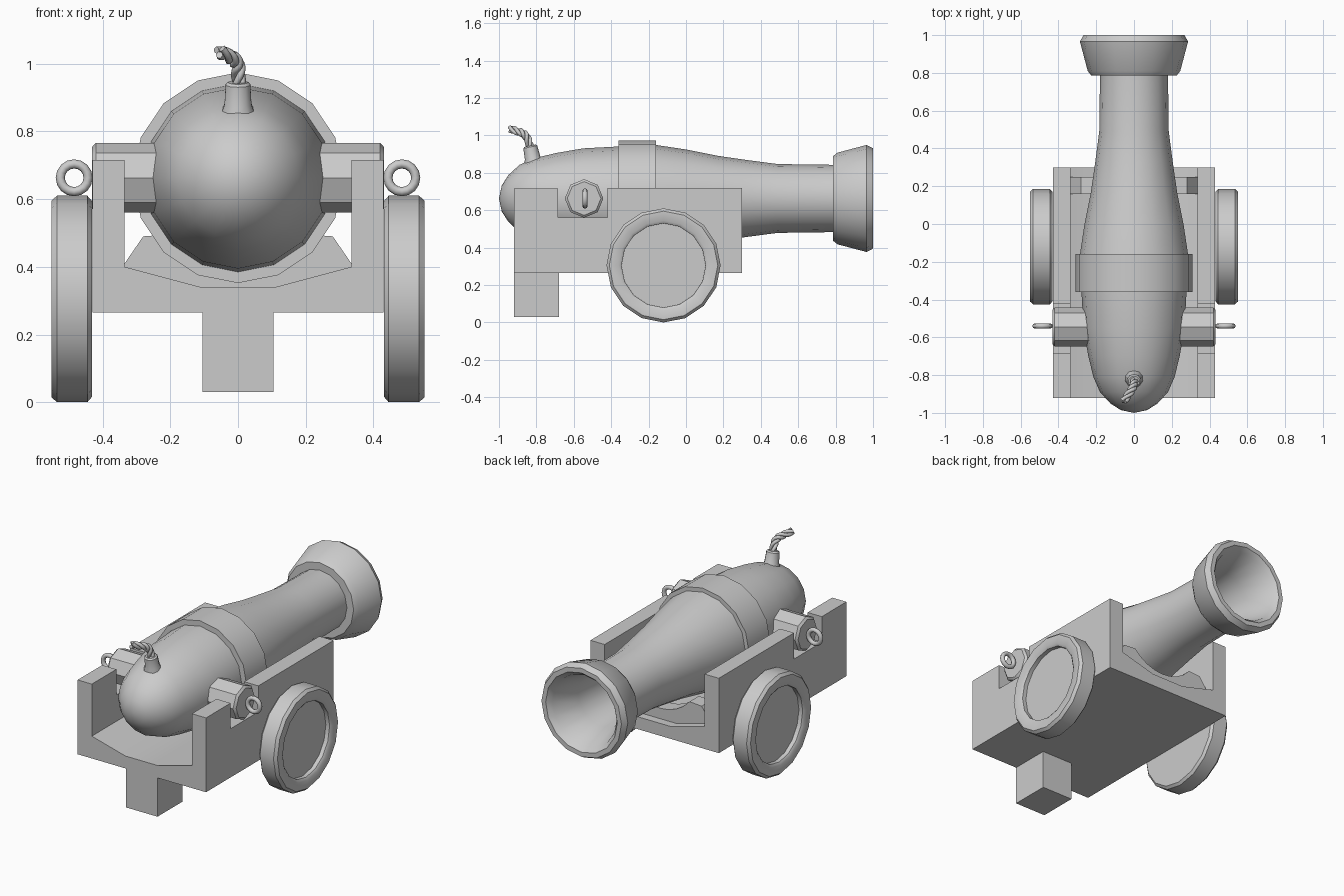
import bpy, bmesh, math
from mathutils import Vector, Matrix
from mathutils.geometry import interpolate_bezier

if "Cube" in bpy.data.objects:
    bpy.data.objects.remove(bpy.data.objects["Cube"])


def finish(name, bm, angle=40):
    bmesh.ops.recalc_face_normals(bm, faces=bm.faces)
    me = bpy.data.meshes.new(name)
    bm.to_mesh(me)
    bm.free()
    ob = bpy.data.objects.new(name, me)
    bpy.context.collection.objects.link(ob)
    bpy.ops.object.select_all(action='DESELECT')
    ob.select_set(True)
    bpy.context.view_layer.objects.active = ob
    bpy.ops.object.shade_smooth_by_angle(angle=math.radians(angle))
    return ob


def lathe(name, axis, centre, profile, sides):
    """Spin (distance along axis, radius) pairs around a line through centre."""
    bm = bmesh.new()
    ax, c = Vector(axis), Vector(centre)
    side = Vector((0, 1, 0)) if ax.z else Vector((0, 0, 1))
    vs = [bm.verts.new(c + ax * a + side * r) for a, r in profile]
    edges = [bm.edges.new(p) for p in zip(vs, vs[1:])]
    bmesh.ops.spin(bm, geom=vs + edges, cent=c, axis=ax,
                   angle=math.tau, steps=sides, use_duplicate=False)
    bmesh.ops.remove_doubles(bm, verts=bm.verts, dist=1e-4)
    return finish(name, bm)


def prism(name, axis, pts, lo, hi):
    """Extrude an outline along x (outline in y,z) or along y (outline in x,z)."""
    bm = bmesh.new()
    vs = [bm.verts.new((lo, u, v) if axis == 'x' else (u, lo, v)) for u, v in pts]
    face = bm.faces.new(vs)
    new = bmesh.ops.extrude_face_region(bm, geom=[face])['geom']
    d = Vector((hi - lo, 0, 0)) if axis == 'x' else Vector((0, hi - lo, 0))
    bmesh.ops.translate(bm, vec=d, verts=[g for g in new if isinstance(g, bmesh.types.BMVert)])
    return finish(name, bm, 30)


AXIS_Z = 0.663

# Barrel: rounded breech, raised band, taper, flared muzzle and hollow bore
lathe("barrel", (0, 1, 0), (0, 0, AXIS_Z), [
    (-1.0, 0), (-0.985, 0.07), (-0.95, 0.125), (-0.89, 0.18), (-0.81, 0.215),
    (-0.70, 0.242), (-0.55, 0.268), (-0.36, 0.278), (-0.36, 0.311), (-0.16, 0.311),
    (-0.16, 0.286), (0.0, 0.262), (0.17, 0.228), (0.33, 0.205), (0.49, 0.184),
    (0.785, 0.18), (0.785, 0.225), (0.81, 0.245), (0.965, 0.286), (1.0, 0.268),
    (1.0, 0.24), (0.97, 0.215), (0.80, 0.165), (0.50, 0.145), (0.50, 0)], 16)

# Vent nipple on the breech, leaning slightly forward
nipple = lathe("vent_nipple", (0, 0, 1), (0, 0, 0),
               [(-0.06, 0.06), (0, 0.052), (0.025, 0.042), (0.085, 0.038), (0.092, 0.03), (0.092, 0)], 10)
nipple.matrix_world = Matrix.Translation((0, -0.815, 0.855)) @ Matrix.Rotation(math.radians(12), 4, 'X')

# Fuse: three strands twisted around a bent path
path = interpolate_bezier(Vector((0, -0.83, 0.93)), Vector((0.005, -0.855, 1.03)),
                          Vector((-0.005, -0.87, 1.005)), Vector((-0.055, -0.94, 1.037)), 40)
for k in range(3):
    cu = bpy.data.curves.new("fuse_strand", 'CURVE')
    cu.dimensions = '3D'
    cu.bevel_depth = 0.011
    cu.bevel_resolution = 1
    cu.use_fill_caps = True
    sp = cu.splines.new('POLY')
    sp.points.add(len(path) - 1)
    for i, p in enumerate(path):
        t = (path[min(i + 1, 39)] - path[max(i - 1, 0)]).normalized()
        u = t.cross(Vector((1, 0, 0))).normalized()
        a = math.tau * (k / 3 + i / 26)
        q = p + 0.012 * (u * math.cos(a) + t.cross(u) * math.sin(a))
        sp.points[i].co = (*q, 1)
    bpy.context.collection.objects.link(bpy.data.objects.new("fuse_strand", cu))

# Carriage floor (dished), trail block and saddle under the barrel
prism("carriage_floor", 'y', [(-0.335, 0.265), (0.335, 0.265), (0.335, 0.40), (0.11, 0.34),
                              (-0.11, 0.34), (-0.335, 0.40)], -0.92, 0.30)
prism("trail_block", 'x', [(-0.92, 0.03), (-0.68, 0.03), (-0.68, 0.265), (-0.92, 0.265)], -0.105, 0.105)
arc = [(0.26 * math.cos(a), AXIS_Z + 0.26 * math.sin(a))
       for a in (math.radians(-40 - 100 * i / 8) for i in range(9))]
prism("barrel_saddle", 'y', [(-0.335, 0.30), (0.335, 0.30), (0.335, 0.41), (0.28, 0.49)]
      + arc + [(-0.28, 0.49), (-0.335, 0.41)], 0.16, 0.25)

cheek = [(-0.92, 0.265), (0.30, 0.265), (0.30, 0.718), (-0.42, 0.718), (-0.42, 0.56),
         (-0.685, 0.56), (-0.685, 0.715), (-0.92, 0.715)]

for s, label in ((-1, "left"), (1, "right")):
    # Notched side wall
    prism(label + "_side_wall", 'x', cheek, s * 0.335, s * 0.43)
    # Trunnion resting in the notch
    lathe(label + "_trunnion", (s, 0, 0), (0, -0.545, AXIS_Z),
          [(0.1, 0.103), (0.42, 0.103), (0.432, 0.09), (0.432, 0)], 8)
    # Ring on the trunnion end
    bpy.ops.mesh.primitive_torus_add(major_radius=0.041, minor_radius=0.0135, major_segments=16,
                                     minor_segments=8, location=(s * 0.484, -0.54, AXIS_Z),
                                     rotation=(math.pi / 2, 0, 0))
    ring = bpy.context.object
    ring.name = label + "_ring"
    bpy.ops.object.shade_smooth()
    # Wheel with a raised rim and recessed disc
    lathe(label + "_wheel", (s, 0, 0), (0, -0.12, 0.305),
          [(0.432, 0), (0.432, 0.29), (0.445, 0.305), (0.535, 0.305), (0.551, 0.29),
           (0.551, 0.24), (0.54, 0.225), (0.515, 0.225), (0.515, 0)], 16)
